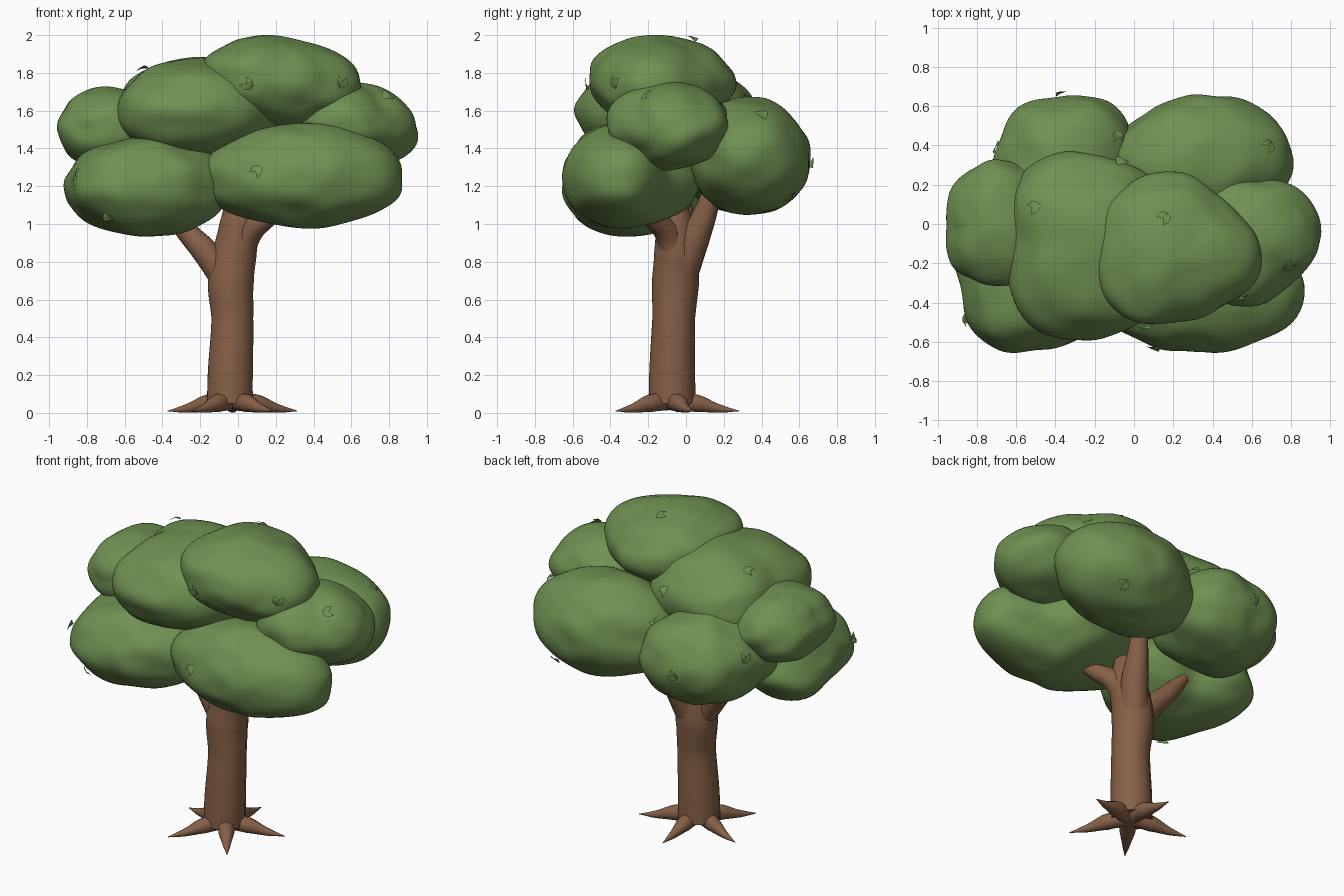
import bpy, bmesh, math
from mathutils import Vector, noise

cube = bpy.data.objects.get("Cube")
if cube:
    bpy.data.objects.remove(cube, do_unlink=True)


def material(name, rgb):
    mat = bpy.data.materials.new(name)
    mat.use_nodes = True
    mat.diffuse_color = (*rgb, 1)
    mat.node_tree.nodes["Principled BSDF"].inputs["Base Color"].default_value = (*rgb, 1)
    return mat


green = material("leaf_green", (0.16, 0.28, 0.083))
brown = material("bark_brown", (0.237, 0.117, 0.062))


def add_object(name, data, mat):
    obj = bpy.data.objects.new(name, data)
    bpy.context.collection.objects.link(obj)
    data.materials.append(mat)
    return obj


def limb(name, points):
    """Round tapered tube through (x, y, z, radius) points."""
    curve = bpy.data.curves.new(name, "CURVE")
    curve.dimensions = "3D"
    curve.bevel_depth = 1
    curve.bevel_resolution = 5
    curve.resolution_u = 8
    curve.use_fill_caps = True
    spline = curve.splines.new("BEZIER")
    spline.bezier_points.add(len(points) - 1)
    for p, (x, y, z, r) in zip(spline.bezier_points, points):
        p.co, p.radius = (x, y, z), r
        p.handle_left_type = p.handle_right_type = "AUTO"
    obj = add_object(name, curve, brown)
    bpy.ops.object.select_all(action="DESELECT")
    obj.select_set(True)
    bpy.context.view_layer.objects.active = obj
    bpy.ops.object.convert(target="MESH")
    bpy.ops.object.shade_smooth_by_angle(angle=math.radians(50))


# Trunk with a slight bend
limb("trunk", [(-0.043, -0.074, 0.05, 0.124), (-0.041, -0.073, 0.2, 0.122),
               (-0.03, -0.065, 0.5, 0.113), (-0.038, -0.055, 0.7, 0.125),
               (-0.015, -0.05, 0.86, 0.118), (0.0, -0.06, 1.0, 0.1), (0.0, -0.07, 1.1, 0.075)])

# Branches reaching into the crown
limb("left_branch", [(-0.06, -0.06, 0.7, 0.08), (-0.17, -0.05, 0.85, 0.072),
                     (-0.28, -0.02, 0.97, 0.056), (-0.38, 0.0, 1.1, 0.035)])
limb("back_branch", [(-0.02, -0.03, 0.72, 0.09), (0.03, 0.045, 0.92, 0.08),
                     (0.06, 0.11, 1.08, 0.06), (0.09, 0.15, 1.24, 0.04)])
limb("front_branch", [(-0.01, -0.05, 0.8, 0.09), (0.06, -0.1, 0.95, 0.068),
                      (0.16, -0.18, 1.03, 0.048), (0.26, -0.25, 1.1, 0.03)])

# Five pointed roots
for i in range(5):
    a = math.radians(90 + 72 * i)
    c, s = math.cos(a), math.sin(a)
    limb(f"root_{i + 1}", [(-0.03 + d * c, -0.08 + d * s, z, r) for d, z, r in
                           ((0, 0.065, 0.05), (0.14, 0.05, 0.047), (0.25, 0.024, 0.024), (0.36, 0.01, 0.002))])


def plan_radius(radii, angle):
    """Smooth periodic interpolation of the eight plan radii."""
    t = (angle / math.tau * 8) % 8
    i, u = int(t), t % 1
    a, b, c, d = (radii[(i + k) % 8] / 100 for k in (-1, 0, 1, 2))
    return b + 0.5 * u * (c - a + u * (2 * a - 5 * b + 4 * c - d + u * (3 * (b - c) + d - a)))


def foliage(name, centre, height, tilt, radii):
    """Soft rounded mass; radii are hundredths, every 45 degrees from +x."""
    bm = bmesh.new()
    bmesh.ops.create_icosphere(bm, subdivisions=5, radius=1)
    offset = Vector(centre) * 9
    for v in bm.verts:
        d = v.co.normalized()
        r = plan_radius(radii, math.atan2(d.y, d.x))
        d *= 1 + 0.06 * noise.noise(d * 2 + offset)
        v.co = Vector(centre) + Vector((d.x * r, d.y * r, d.z * height + d.x * tilt))
    for f in bm.faces:
        f.smooth = True
    mesh = bpy.data.meshes.new(name)
    bm.to_mesh(mesh)
    bm.free()
    return add_object(name, mesh, green)


# Crown masses: name, centre, half height, sideways tilt, plan radii
masses = [
    ("crown_top", (0.2, -0.18, 1.755), 0.24, -0.03, (47, 40, 44, 45, 39, 40, 32, 35)),
    ("crown_upper_middle", (-0.2, -0.1, 1.6), 0.285, 0.0, (45, 44, 45, 52, 43, 52, 48, 45)),
    ("crown_side_left", (-0.7, -0.01, 1.51), 0.22, 0.0, (26, 31, 33, 30, 25, 30, 31, 33)),
    ("crown_side_right", (0.6, -0.1, 1.52), 0.23, -0.02, (35, 36, 33, 35, 32, 34, 32, 28)),
    ("crown_front_left", (-0.46, -0.3, 1.2), 0.265, 0.0, (41, 42, 36, 55, 43, 43, 34, 35)),
    ("crown_front_right", (0.35, -0.34, 1.255), 0.275, 0.0, (53, 35, 43, 45, 56, 39, 31, 38)),
    ("crown_back_right", (0.34, 0.33, 1.36), 0.31, 0.0, (47, 39, 33, 36, 47, 42, 33, 38)),
    ("crown_back_left", (-0.36, 0.33, 1.33), 0.28, 0.0, (36, 38, 32, 34, 35, 44, 35, 40)),
]
crown = [foliage(*m) for m in masses]

# Small leaf pairs on the crown surface, given as rough targets
targets = [(0.07, -0.5, 1.72), (0.55, -0.38, 1.72), (0.75, -0.23, 1.65), (0.18, 0.07, 1.97),
           (-0.47, 0.12, 1.85), (-0.08, 0.33, 1.7), (-0.06, 0.5, 1.55), (0.72, 0.42, 1.55),
           (-0.7, 0.4, 1.4), (-0.87, -0.45, 1.25), (-0.7, -0.55, 1.06), (0.12, -0.64, 1.32),
           (0.5, 0.55, 1.2), (-0.4, 0.65, 1.3)]
surface = [(v.co.copy(), v.normal.copy()) for o in crown for v in o.data.vertices]
bm = bmesh.new()
profile = ((0, 0), (0.3, 0.8), (0.6, 1), (1, 0))
for k, target in enumerate(targets):
    point, normal = min(surface, key=lambda s: (s[0] - Vector(target)).length)
    side = normal.cross(Vector((0.3, 0.2, 1))).normalized()
    up = side.cross(normal)
    for turn in (k, k + 0.8):
        along = (side * math.cos(turn) + up * math.sin(turn) + normal * 0.12).normalized()
        across = normal.cross(along).normalized()
        root = point + normal * 0.004
        spine = [bm.verts.new(root + along * 0.075 * t + normal * 0.012 * math.sin(t * math.pi))
                 for t, w in profile]
        for sign in (-1, 1):
            edge = [bm.verts.new(spine[j].co + across * sign * 0.018 * profile[j][1]) for j in (1, 2)]
            bm.faces.new((spine[0], edge[0], spine[1]))
            bm.faces.new((spine[1], edge[0], edge[1], spine[2]))
            bm.faces.new((spine[2], edge[1], spine[3]))
bmesh.ops.recalc_face_normals(bm, faces=bm.faces)
leaf_mesh = bpy.data.meshes.new("loose_leaves")
bm.to_mesh(leaf_mesh)
bm.free()
add_object("loose_leaves", leaf_mesh, green)
